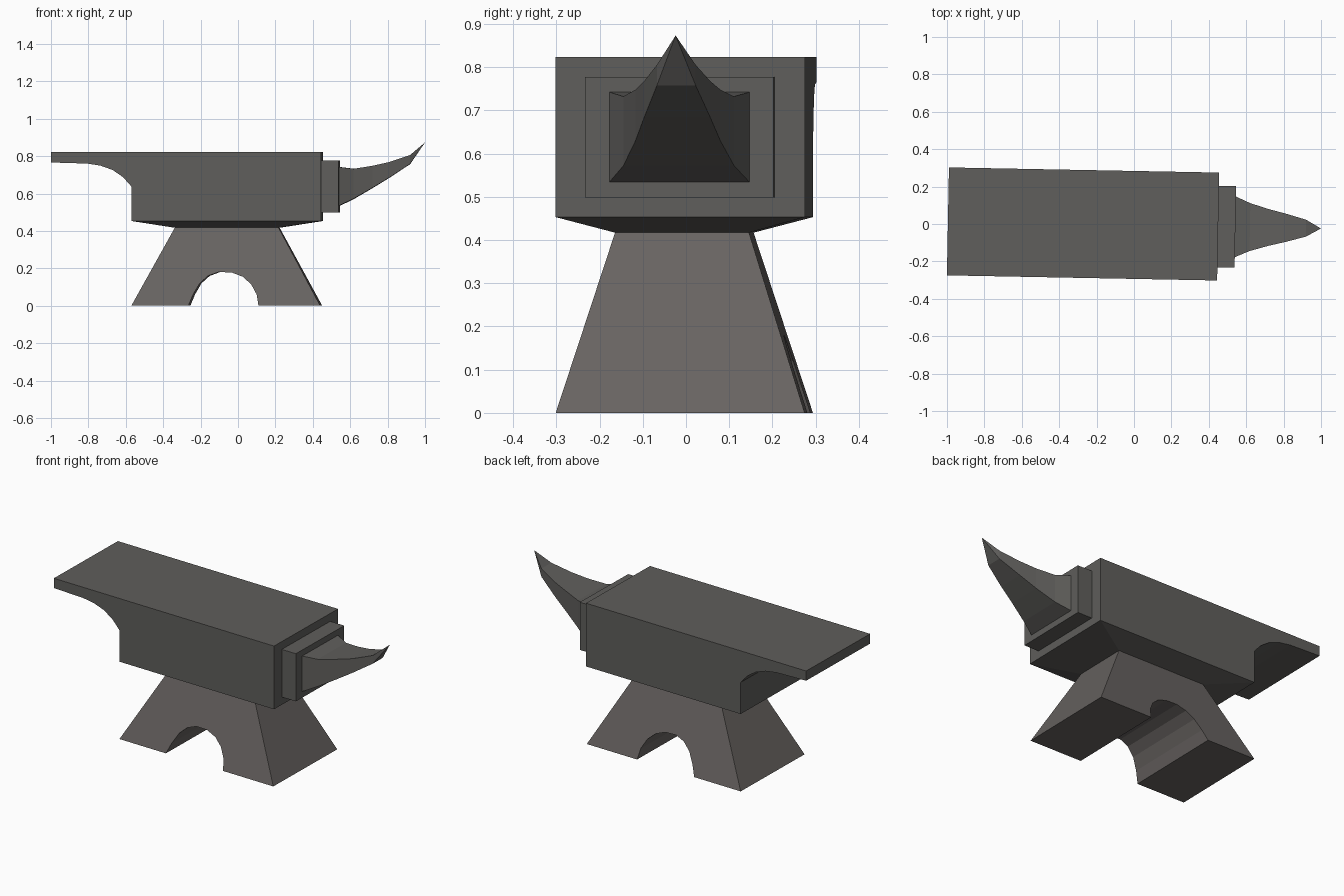
import bpy, bmesh
from mathutils import Matrix

if "Cube" in bpy.data.objects:
    bpy.data.objects.remove(bpy.data.objects["Cube"])

# The whole anvil is turned very slightly about z
PLACE = Matrix.Translation((0, -0.005, 0)) @ Matrix.Rotation(-0.019, 4, 'Z')


def material(name, rgb):
    m = bpy.data.materials.new(name)
    m.diffuse_color = (*rgb, 1)
    m.use_nodes = True
    m.node_tree.nodes["Principled BSDF"].inputs["Base Color"].default_value = m.diffuse_color
    return m


iron = material("dark iron", (0.115, 0.112, 0.106))
foot_iron = material("warm iron", (0.138, 0.126, 0.120))


def add_object(name, bm, mat):
    bmesh.ops.recalc_face_normals(bm, faces=bm.faces)
    bm.transform(PLACE)
    mesh = bpy.data.meshes.new(name)
    bm.to_mesh(mesh)
    bm.free()
    mesh.materials.append(mat)
    bpy.context.collection.objects.link(bpy.data.objects.new(name, mesh))


def prism(name, profile, half_width, mat):
    """Side outline (x, z) spanned across y; half_width is a function of z."""
    bm = bmesh.new()
    sides = [[bm.verts.new((x, s * half_width(z), z)) for x, z in profile] for s in (-1, 1)]
    for side in sides:
        bm.faces.new(side)
    n = len(profile)
    for i in range(n):
        j = (i + 1) % n
        bm.faces.new((sides[0][i], sides[0][j], sides[1][j], sides[1][i]))
    add_object(name, bm, mat)


def loft(name, stations, mat, tip=None):
    """Rectangular sections (x, half_y, z_low, z_high) joined along x."""
    bm = bmesh.new()
    rings = [[bm.verts.new(p) for p in ((x, -h, lo), (x, h, lo), (x, h, hi), (x, -h, hi))]
             for x, h, lo, hi in stations]
    bm.faces.new(rings[0])
    for a, b in zip(rings, rings[1:]):
        for i in range(4):
            j = (i + 1) % 4
            bm.faces.new((a[i], a[j], b[j], b[i]))
    if tip:
        t = bm.verts.new(tip)
        for i in range(4):
            bm.faces.new((rings[-1][i], rings[-1][(i + 1) % 4], t))
    else:
        bm.faces.new(rings[-1])
    add_object(name, bm, mat)


# Body with the curved underside of the heel
prism("body", [(-0.995, 0.823), (-0.995, 0.766), (-0.80, 0.760), (-0.73, 0.749),
               (-0.665, 0.726), (-0.61, 0.688), (-0.565, 0.638), (-0.565, 0.453),
               (0.45, 0.453), (0.45, 0.823)], lambda z: 0.2885, iron)

# Sloping underside narrowing to the waist
prism("waist", [(-0.565, 0.453), (-0.335, 0.417), (0.22, 0.417), (0.45, 0.453)],
      lambda z: 0.155 + 0.1335 * (z - 0.417) / 0.036, iron)

# Flared foot with an arch cut through
prism("foot", [(-0.335, 0.417), (-0.565, 0), (-0.26, 0), (-0.235, 0.06), (-0.20, 0.12),
               (-0.155, 0.16), (-0.10, 0.18), (-0.03, 0.178), (0.03, 0.155), (0.075, 0.115),
               (0.105, 0.06), (0.115, 0), (0.445, 0), (0.22, 0.417)],
      lambda z: 0.288 - 0.133 * z / 0.417, foot_iron)

# Stepped collar between body and horn
loft("collar", [(0.45, 0.218, 0.498, 0.777), (0.542, 0.218, 0.498, 0.777)], iron)

# Upswept horn ending in a point
loft("horn", [(0.542, 0.162, 0.534, 0.742), (0.62, 0.128, 0.572, 0.732),
              (0.72, 0.098, 0.630, 0.748), (0.81, 0.076, 0.685, 0.768),
              (0.92, 0.045, 0.757, 0.805)], iron, tip=(1.0, 0, 0.873))
